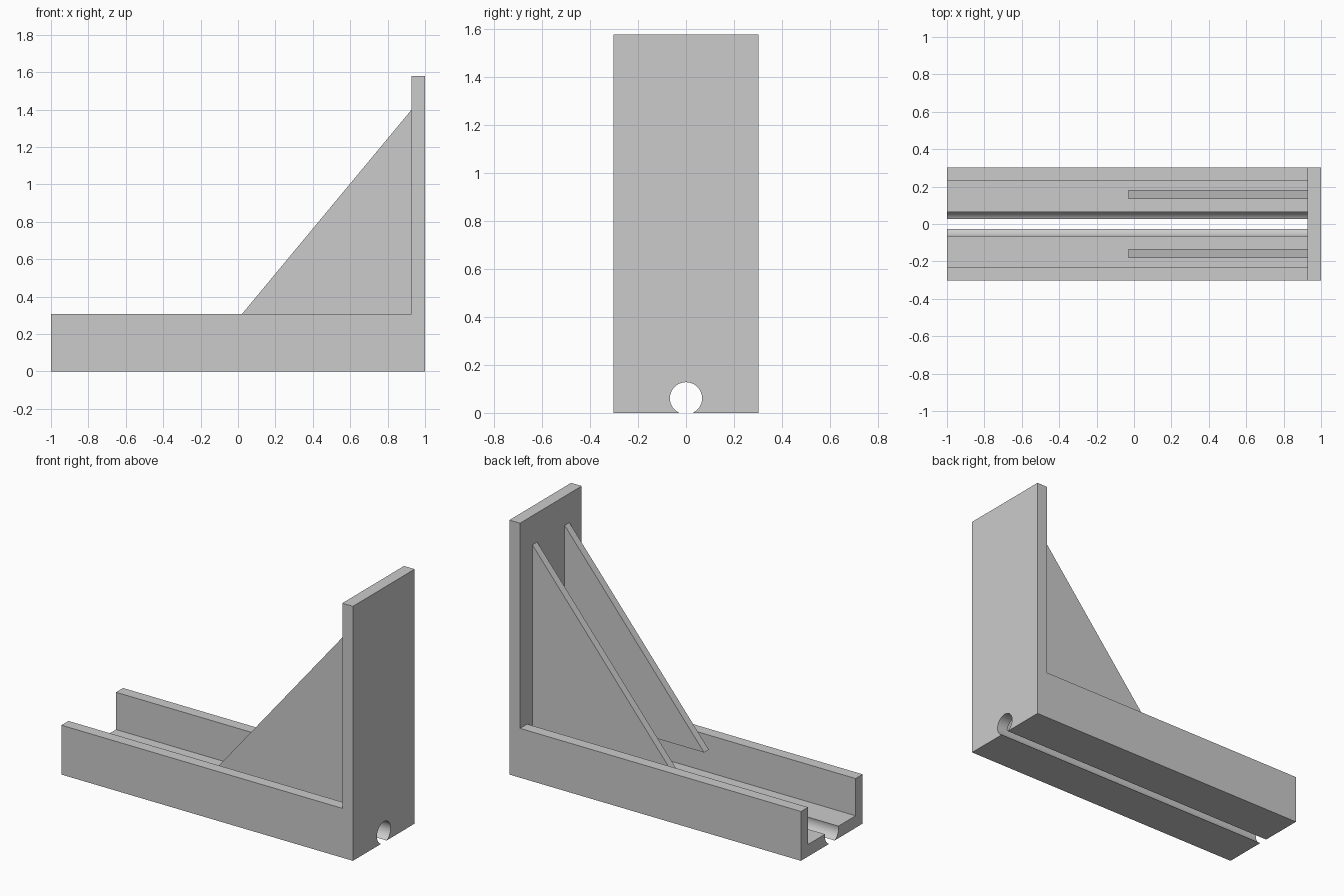
import bpy
import bmesh
from mathutils import Matrix, Vector

cube = bpy.data.objects.get("Cube")
if cube:
    bpy.data.objects.remove(cube, do_unlink=True)

# Main dimensions
HALF_WIDTH, HEIGHT, RAIL_TOP = 0.302, 1.578, 0.306
PLATE_X = 0.927
FLOOR_Z, CHANNEL_HALF = 0.075, 0.233
HOLE_RADIUS, HOLE_Z = 0.067, 0.061

grey = bpy.data.materials.new("plain grey")
grey.use_nodes = True
grey.diffuse_color = (0.6, 0.6, 0.6, 1)
grey.node_tree.nodes["Principled BSDF"].inputs["Base Color"].default_value = (0.6, 0.6, 0.6, 1)


def add_object(name, bm):
    bmesh.ops.recalc_face_normals(bm, faces=bm.faces)
    mesh = bpy.data.meshes.new(name)
    bm.to_mesh(mesh)
    bm.free()
    mesh.materials.append(grey)
    obj = bpy.data.objects.new(name, mesh)
    bpy.context.collection.objects.link(obj)
    return obj


def side_profile(name, points, y0, y1):
    """Extrude an (x, z) outline from y0 to y1."""
    bm = bmesh.new()
    face = bm.faces.new([bm.verts.new((x, y0, z)) for x, z in points])
    moved = bmesh.ops.extrude_face_region(bm, geom=[face])["geom"]
    verts = [v for v in moved if isinstance(v, bmesh.types.BMVert)]
    bmesh.ops.translate(bm, verts=verts, vec=Vector((0, y1 - y0, 0)))
    return add_object(name, bm)


def cut(target, cutter):
    cutter.hide_render = True
    mod = target.modifiers.new("cut", "BOOLEAN")
    mod.operation, mod.solver, mod.object = "DIFFERENCE", "EXACT", cutter
    bpy.context.view_layer.objects.active = target
    bpy.ops.object.modifier_apply(modifier=mod.name)
    bpy.data.objects.remove(cutter, do_unlink=True)


# L-shaped body: long rail with an upright end plate
body = side_profile("rail_and_end_plate", [
    (-1, 0), (1, 0), (1, HEIGHT), (PLATE_X, HEIGHT),
    (PLATE_X, RAIL_TOP), (-1, RAIL_TOP)], -HALF_WIDTH, HALF_WIDTH)

# Open channel along the top of the rail
cut(body, side_profile("channel_cutter", [
    (-1.2, FLOOR_Z), (PLATE_X, FLOOR_Z), (PLATE_X, 0.5), (-1.2, 0.5)],
    -CHANNEL_HALF, CHANNEL_HALF))

# Round bore along the whole length, breaking out through the underside
bm = bmesh.new()
bmesh.ops.create_cone(bm, cap_ends=True, segments=64, radius1=HOLE_RADIUS,
                      radius2=HOLE_RADIUS, depth=3,
                      matrix=Matrix.Translation((0, 0, HOLE_Z)) @ Matrix.Rotation(1.5707963, 4, "Y"))
cut(body, add_object("bore_cutter", bm))

bpy.ops.object.select_all(action="DESELECT")
body.select_set(True)
bpy.context.view_layer.objects.active = body
bpy.ops.object.shade_smooth_by_angle(angle=0.5)

# Pair of triangular ribs bracing the plate above the channel floor
for name, y in (("front_rib", -0.158), ("back_rib", 0.158)):
    side_profile(name, [(-0.03, 0.245), (PLATE_X, 0.245), (PLATE_X, 1.398)],
                 y - 0.023, y + 0.023)
